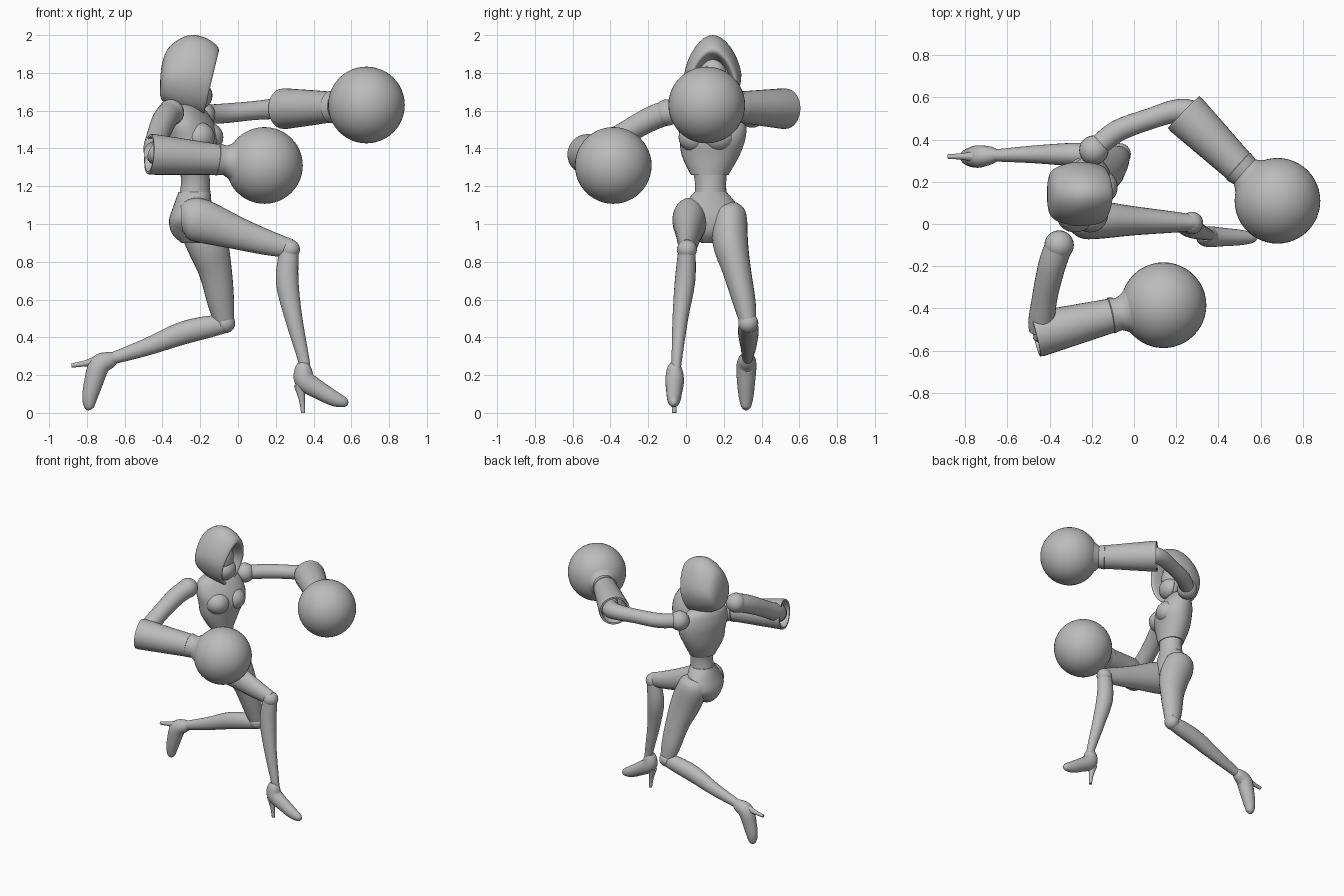
import bpy, bmesh
from math import sin, cos, pi, radians
from mathutils import Vector, Matrix

cube = bpy.data.objects.get("Cube")
if cube:
    bpy.data.objects.remove(cube)

grey = bpy.data.materials.new("plain grey")
grey.use_nodes = True
grey.diffuse_color = (0.5, 0.5, 0.5, 1)
grey.node_tree.nodes["Principled BSDF"].inputs["Base Color"].default_value = (0.5, 0.5, 0.5, 1)
SIDES = 24


def finish(obj):
    obj.data.materials.append(grey)
    bpy.ops.object.select_all(action='DESELECT')
    obj.select_set(True)
    bpy.context.view_layer.objects.active = obj
    bpy.ops.object.shade_smooth_by_angle(angle=radians(40))
    return obj


def loft(name, rings):
    """Skin a list of equal closed rings and cap both ends."""
    bm = bmesh.new()
    loops = [[bm.verts.new(p) for p in ring] for ring in rings]
    for a, b in zip(loops, loops[1:]):
        for i in range(len(a)):
            j = (i + 1) % len(a)
            bm.faces.new((a[i], a[j], b[j], b[i]))
    bm.faces.new(loops[0][::-1])
    bm.faces.new(loops[-1])
    bmesh.ops.recalc_face_normals(bm, faces=bm.faces)
    mesh = bpy.data.meshes.new(name)
    bm.to_mesh(mesh)
    bm.free()
    obj = bpy.data.objects.new(name, mesh)
    bpy.context.collection.objects.link(obj)
    return finish(obj)


def smooth(rows, steps=4):
    """Catmull-Rom interpolation of rows of numbers."""
    rows = [Vector(r) for r in rows]
    ext = [rows[0]] + rows + [rows[-1]]
    out = []
    for a, b, c, d in zip(ext, ext[1:], ext[2:], ext[3:]):
        for s in range(steps):
            t = s / steps
            out.append(b + (c - a) * (t / 2) + (a * 2 - b * 5 + c * 4 - d) * (t * t / 2)
                       + (b * 3 - a - c * 3 + d) * (t ** 3 / 2))
    return out + [rows[-1]]


def limb(name, rows, squash=1.0):
    """Tapered tube through (x, y, z, radius); squash narrows it along y."""
    rows = smooth(rows)
    pts = [r.to_3d() for r in rows]
    rings = []
    for i, p in enumerate(pts):
        d = (pts[min(i + 1, len(pts) - 1)] - pts[max(i - 1, 0)]).normalized()
        guide = Vector((0, 0, 1)) if abs(d.y) > 0.75 else Vector((0, 1, 0))
        v = d.cross(guide).normalized()
        u = v.cross(d)
        rings.append([p + (u * cos(a) * squash + v * sin(a)) * max(rows[i][3], 0.002)
                      for a in (2 * pi * k / SIDES for k in range(SIDES))])
    return loft(name, rings)


def lathe(name, start, end, profile):
    """Turn a (distance, radius) profile around the line from start to end."""
    start, d = Vector(start), (Vector(end) - Vector(start)).normalized()
    rot = d.to_track_quat('Z', 'Y')
    return loft(name, [[start + rot @ Vector((r * cos(a), r * sin(a), t))
                        for a in (2 * pi * k / 32 for k in range(32))] for t, r in profile])


def ball(name, loc, size, segs=24, turn=0):
    bpy.ops.mesh.primitive_uv_sphere_add(segments=segs, ring_count=segs // 2, location=loc)
    obj = bpy.context.object
    obj.name = name
    obj.scale = size if isinstance(size, tuple) else (size,) * 3
    obj.rotation_euler.z = radians(turn)
    return finish(obj)


def body(name, rows):
    """Stack of level ellipses: z, centre x, centre y, half depth, half width, turn."""
    rings = []
    for z, cx, cy, d, w, turn in smooth(rows):
        m = Matrix.Rotation(radians(turn), 3, 'Z')
        rings.append([m @ Vector((d * cos(a), w * sin(a), 0)) + Vector((cx, cy, z))
                      for a in (2 * pi * k / 32 for k in range(32))])
    return loft(name, rings)


# Torso: twisted bodice, waist, pelvis, neck
body("bodice", [(1.64, -.27, .14, .045, .06, -21), (1.61, -.27, .14, .08, .15, -21),
                (1.53, -.25, .14, .115, .185, -21), (1.45, -.235, .14, .125, .18, -20),
                (1.36, -.24, .13, .11, .155, -17), (1.26, -.23, .125, .084, .1, -10)])
body("waist", [(1.3, -.23, .125, .08, .095, -10), (1.22, -.225, .13, .076, .083, -5),
               (1.14, -.23, .13, .085, .085, 0)])
body("pelvis", [(1.17, -.23, .13, .085, .085, 0), (1.1, -.24, .13, .1, .14, 0),
                (1.02, -.25, .13, .115, .165, 0), (.95, -.25, .13, .1, .1, 0),
                (.9, -.25, .12, .05, .04, 0)])
limb("neck", [(-.27, .14, 1.58, .065), (-.25, .14, 1.72, .05)])
for side, y in (("left", .175), ("right", .045)):
    ball(side + "_bust", (-.185 + .35 * (y - .11), y, 1.46), (.085, .085, .08), turn=-20)

# Hood: arched sections from back to front rim, then folded inside
rings = []
for x, w, low, top in smooth([(-.412, .03, 1.68, 1.76), (-.402, .09, 1.655, 1.85),
                              (-.37, .125, 1.63, 1.93), (-.3, .148, 1.6, 1.985),
                              (-.23, .151, 1.585, 2.0), (-.16, .145, 1.58, 1.98),
                              (-.105, .13, 1.575, 1.935), (-.115, .11, 1.6, 1.9),
                              (-.2, .1, 1.62, 1.87)]):
    ring = []
    for k in range(32):
        a = 2 * pi * k / 32
        c, s = cos(a), sin(a)
        lean = max(0, x + .3) * .2 * (1 - c)
        ring.append((x - lean, .142 + w * s * (1 - .2 * max(c, 0)),
                     (low + top) / 2 + (top - low) / 2 * c))
    rings.append(ring)
loft("hood", rings)
ball("face", (-.225, .142, 1.76), (.07, .08, .12))
ball("face_scarf", (-.21, .142, 1.68), (.075, .085, .075))

# Arms: shoulder, upper arm, open sleeve, cuff and round glove
arms = {
    "left": ([(-.19, .35, 1.58, .05), (-.08, .44, 1.585, .052), (.08, .5, 1.6, .05),
              (.2, .535, 1.61, .055), (.28, .52, 1.61, .06), (.36, .42, 1.615, .06)],
             (.235, .53, 1.61), (.51, .26, 1.62), (.68, .11, 1.63)),
    "right": ([(-.355, -.1, 1.59, .066), (-.39, -.2, 1.55, .065), (-.425, -.36, 1.46, .06),
               (-.435, -.49, 1.385, .065), (-.38, -.51, 1.37, .065), (-.25, -.47, 1.36, .06)],
              (-.47, -.525, 1.37), (-.09, -.43, 1.34), (.14, -.385, 1.31)),
}
for side, (path, elbow, wrist, fist) in arms.items():
    ball(side + "_shoulder", path[0][:3], .07)
    limb(side + "_upper_arm", path)
    n = (Vector(wrist) - Vector(elbow)).length
    lathe(side + "_sleeve", elbow, wrist,
          [(.12, .075), (.02, .085), (0, .093), (0, .106), (.02, .108), (n * .5, .095), (n, .08)])
    m = (Vector(fist) - Vector(wrist)).length
    lathe(side + "_cuff", wrist, fist,
          [(-.03, .07), (-.02, .086), (.02, .078), (m - .19, .09), (m - .165, .112), (m - .13, .15)])
    ball(side + "_glove", fist, .203, 48)

# Legs: thigh, knee, shin, shoe and spike heel
limb("right_thigh", [(-.3, .02, 1.03, .065), (-.26, .02, 1.03, .105), (-.19, .02, 1.015, .115),
                     (0, .015, .95, .086), (.16, .01, .9, .066), (.28, .005, .87, .05)], .8)
ball("right_knee", (.275, .005, .865), .053)
limb("right_shin", [(.272, .005, .87, .05), (.26, -.005, .7, .06), (.295, -.03, .5, .046),
                    (.35, -.05, .27, .03), (.355, -.055, .2, .03)], .9)
limb("right_shoe", [(.345, -.055, .26, .03), (.345, -.06, .23, .046), (.355, -.06, .17, .055),
                    (.43, -.062, .12, .048), (.51, -.064, .075, .04), (.565, -.065, .055, .026),
                    (.583, -.065, .05, .008)], .9)
limb("right_heel", [(.325, -.06, .15, .03), (.338, -.062, .07, .016), (.345, -.062, 0, .011)])

limb("left_thigh", [(-.24, .225, 1.1, .06), (-.225, .23, 1.05, .105), (-.165, .235, .9, .11),
                    (-.12, .27, .75, .088), (-.09, .31, .58, .07), (-.07, .33, .47, .05)], .85)
ball("left_knee", (-.068, .33, .475), .053)
limb("left_shin", [(-.06, .33, .47, .045), (-.16, .33, .455, .058), (-.3, .33, .42, .06),
                   (-.48, .33, .35, .046), (-.66, .325, .29, .032), (-.71, .325, .275, .03)], .9)
limb("left_shoe", [(-.65, .325, .293, .03), (-.68, .325, .28, .045), (-.735, .32, .25, .056),
                   (-.765, .318, .16, .05), (-.785, .318, .08, .04), (-.788, .318, .03, .026),
                   (-.786, .318, .015, .008)], .95)
limb("left_heel", [(-.73, .32, .28, .03), (-.81, .32, .262, .016), (-.882, .32, .25, .011)])
